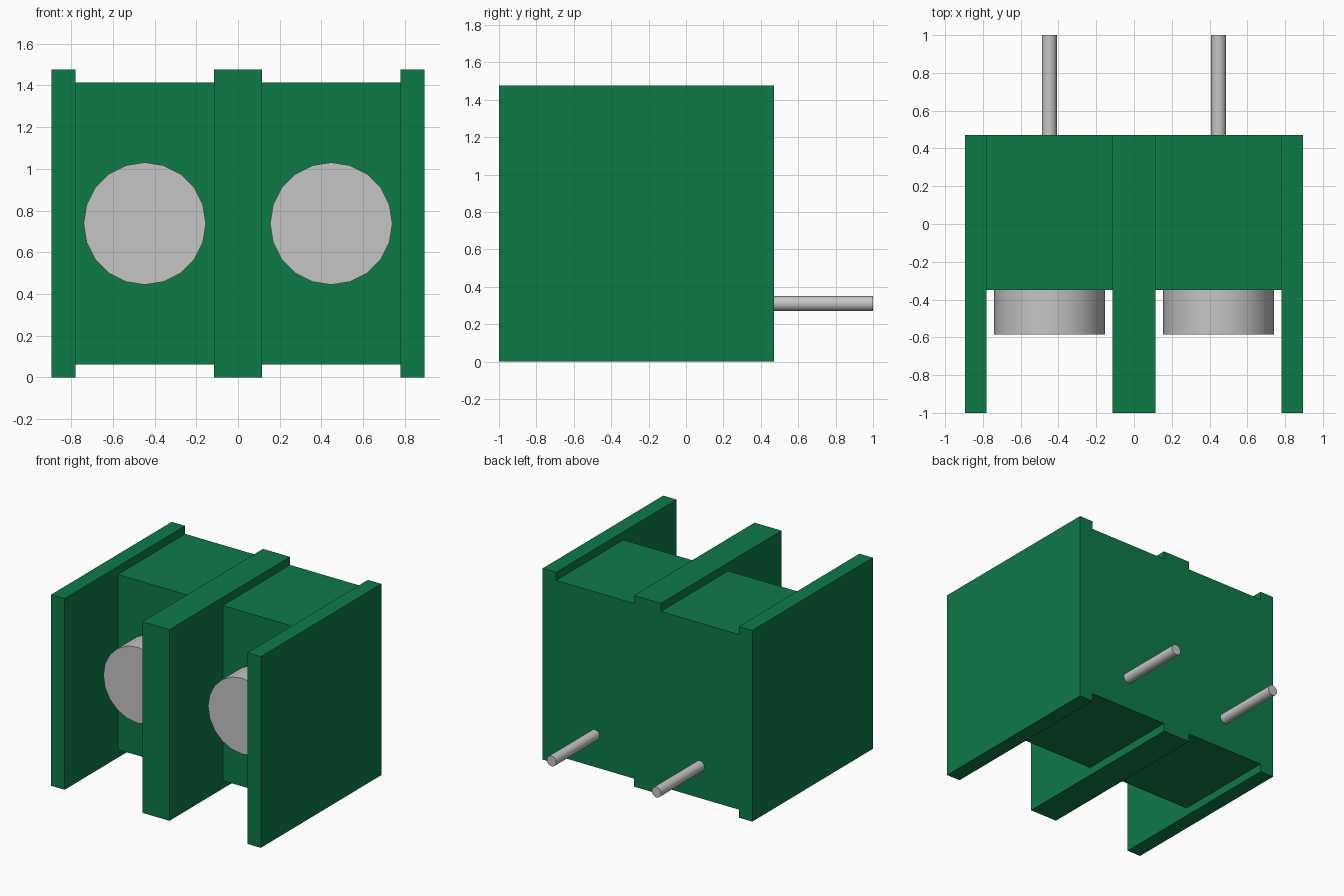
import bpy
import math

cube = bpy.data.objects.get("Cube")
if cube:
    bpy.data.objects.remove(cube, do_unlink=True)


def material(name, rgb):
    m = bpy.data.materials.new(name)
    m.use_nodes = True
    color = (*rgb, 1.0)
    m.diffuse_color = color
    m.node_tree.nodes["Principled BSDF"].inputs["Base Color"].default_value = color
    return m


green = material("green plastic", (0.004, 0.195, 0.064))
metal = material("light grey metal", (0.56, 0.56, 0.56))


def box(name, x0, x1, y0, y1, z0, z1):
    bpy.ops.mesh.primitive_cube_add(
        size=1, location=((x0 + x1) / 2, (y0 + y1) / 2, (z0 + z1) / 2))
    ob = bpy.context.object
    ob.name = name
    ob.scale = (x1 - x0, y1 - y0, z1 - z0)
    bpy.ops.object.transform_apply(location=False, rotation=False, scale=True)
    ob.data.materials.append(green)


def rod(name, x, z, radius, y0, y1):
    # cylinder lying along y, 20 sided
    bpy.ops.mesh.primitive_cylinder_add(
        vertices=20, radius=radius, depth=y1 - y0,
        location=(x, (y0 + y1) / 2, z), rotation=(math.pi / 2, 0, 0))
    ob = bpy.context.object
    ob.name = name
    ob.data.materials.append(metal)
    bpy.ops.object.shade_smooth_by_angle(angle=math.radians(30))


# Upright divider walls
HALF, INNER, MID = 0.895, 0.78, 0.115
FRONT, BACK, TOP = -1.0, 0.47, 1.475
box("middle_wall", -MID, MID, FRONT, BACK, 0, TOP)

for side, s in (("left", 1), ("right", -1)):
    x_wall = sorted((s * INNER, s * HALF))
    x_block = sorted((s * MID, s * INNER))
    box(side + "_wall", *x_wall, FRONT, BACK, 0, TOP)
    # Recessed terminal block between the walls
    box(side + "_block", *x_block, -0.35, BACK, 0.062, 1.413)
    # Screw head in front and solder pin behind
    rod(side + "_screw_head", s * 0.447, 0.7375, 0.293, -0.585, -0.35)
    rod(side + "_pin", s * 0.448, 0.31, 0.04, BACK, 1.0)
